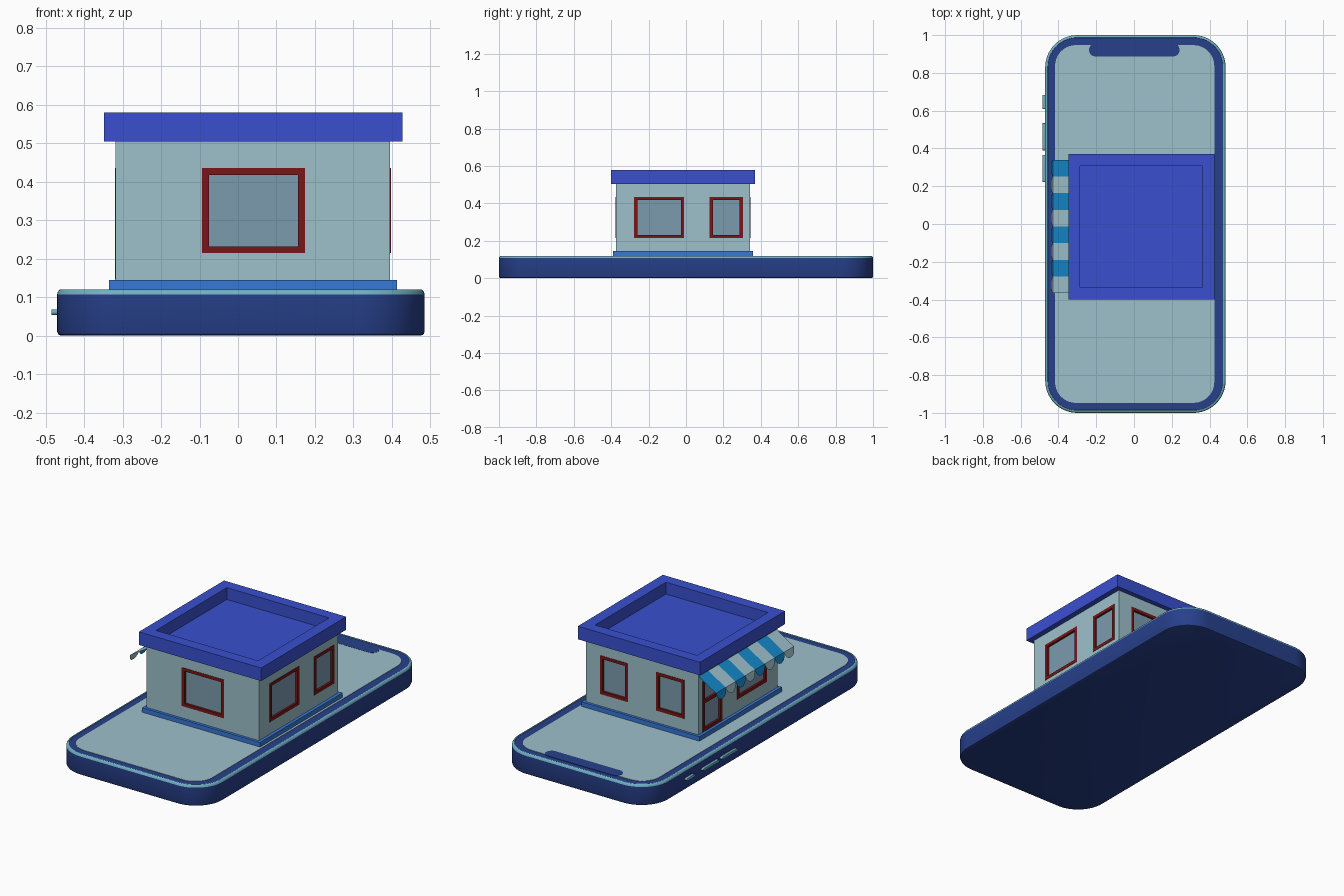
import bpy, bmesh, math

if "Cube" in bpy.data.objects:
    bpy.data.objects.remove(bpy.data.objects["Cube"])


def mat(name, rgb):
    m = bpy.data.materials.new(name)
    m.diffuse_color = (*rgb, 1)
    m.use_nodes = True
    m.node_tree.nodes["Principled BSDF"].inputs["Base Color"].default_value = m.diffuse_color
    return m


NAVY = mat("navy", (.02, .051, .26))
RIM = mat("rim_blue", (.16, .43, .55))
PALE = mat("pale_blue", (.34, .53, .60))
ROOF = mat("roof_blue", (.042, .08, .63))
BASE = mat("base_blue", (.038, .19, .68))
RED = mat("dark_red", (.19, .008, .008))
GLASS = mat("glass", (.20, .33, .43))
STRIPE = mat("stripe_blue", (.007, .24, .58))


def finish(name, bm, m=None, smooth=False, normals=True):
    if normals:
        bmesh.ops.recalc_face_normals(bm, faces=bm.faces[:])
    me = bpy.data.meshes.new(name)
    bm.to_mesh(me)
    bm.free()
    ob = bpy.data.objects.new(name, me)
    bpy.context.collection.objects.link(ob)
    if m:
        me.materials.append(m)
    if smooth:
        bpy.ops.object.select_all(action='DESELECT')
        ob.select_set(True)
        bpy.context.view_layer.objects.active = ob
        bpy.ops.object.shade_smooth_by_angle(angle=math.radians(40))
    return ob


def ring(x0, x1, y0, y1, z, r=0.0, n=0):
    """Rectangle loop with corners of radius r and n segments each."""
    pts = []
    corners = [(x1 - r, y1 - r), (x0 + r, y1 - r), (x0 + r, y0 + r), (x1 - r, y0 + r)]
    for k, (cx, cy) in enumerate(corners):
        for i in range(n + 1):
            a = math.pi / 2 * (k + (i / n if n else 0))
            pts.append((cx + r * math.cos(a), cy + r * math.sin(a), z))
    return pts


def loft(name, rings, m, smooth=False, caps=(True, True)):
    bm = bmesh.new()
    loops = [[bm.verts.new(p) for p in r] for r in rings]
    for a, b in zip(loops, loops[1:]):
        for i in range(len(a)):
            j = (i + 1) % len(a)
            bm.faces.new((a[i], a[j], b[j], b[i]))
    if caps[0]:
        bm.faces.new(loops[0][::-1])
    if caps[1]:
        bm.faces.new(loops[-1])
    return finish(name, bm, m, smooth)


def add_box(bm, lo, hi):
    vs = bmesh.ops.create_cube(bm, size=1)["verts"]
    for v in vs:
        for k in range(3):
            v.co[k] = (lo[k] + hi[k]) / 2 + v.co[k] * abs(hi[k] - lo[k])


# Phone: body shell, rim, bezel, screen, notch
def phone_ring(inset, z):
    return ring(-.47 + inset, .485 - inset, -1 + inset, 1 - inset, z, .17 - inset, 14)


loft("phone_body", [phone_ring(*p) for p in [(.01, 0), (.003, .003), (0, .01), (0, .107)]],
     NAVY, True, (True, False))
loft("phone_rim", [phone_ring(*p) for p in
                   [(0, .107), (.002, .114), (.006, .119), (.010, .12), (.013, .12), (.014, .117)]],
     RIM, True, (False, False))
loft("phone_bezel", [phone_ring(.014, .112), phone_ring(.014, .117)], NAVY)
loft("phone_screen", [ring(-.418, .425, -.947, .947, z, .11, 10) for z in (.115, .119)], PALE)
loft("phone_notch", [ring(-.238, .241, .887, .957, z, .034, 8) for z in (.115, .1198)], NAVY)

# Side buttons: flat capsules
for i, (y0, y1) in enumerate([(.608, .683), (.39, .534), (.222, .365)]):
    pts = ring(y0, y1, .054, .068, 0, .0068, 5)
    loft(f"side_button_{i + 1}", [[(x, p[0], p[1]) for p in pts] for x in (-.46, -.485)], RIM, True)

# Shop shell: plinth, walls, roof tray
loft("plinth", [ring(-.335, .413, -.39, .357, z) for z in (.117, .145)], BASE)
walls = loft("walls", [ring(-.318, .395, -.374, .342, z) for z in (.145, .507)], PALE)
outer = (-.348, .427, -.40, .37)
inner = (-.286, .362, -.335, .307)
loft("roof", [ring(*outer, .505), ring(*outer, .58), ring(*inner, .58), ring(*inner, .512)], ROOF)

# Wall faces: (axis of normal, plane position, outward sign)
FACES = {"front": (1, -.374, -1), "back": (1, .342, 1), "left": (0, -.318, -1), "right": (0, .395, 1)}
cut = bmesh.new()


def face_box(bm, face, u0, u1, z0, z1, d0, d1):
    axis, p, s = FACES[face]
    a, b = sorted((p + s * d0, p + s * d1))
    if axis:
        add_box(bm, (u0, a, z0), (u1, b, z1))
    else:
        add_box(bm, (a, u0, z0), (b, u1, z1))


def opening(name, face, u0, u1, z0=.214, z1=.435, rail=None):
    t, back, out = .018, -.02, .002
    face_box(cut, face, u0, u1, z0, z1, back, .02)
    bm = bmesh.new()
    face_box(bm, face, u0, u1, z0, z0 + t, back, out)
    face_box(bm, face, u0, u1, z1 - t, z1, back, out)
    face_box(bm, face, u0, u0 + t, z0 + t, z1 - t, back, out)
    face_box(bm, face, u1 - t, u1, z0 + t, z1 - t, back, out)
    if rail:
        face_box(bm, face, u0 + t, u1 - t, rail, rail + t, back, out)
    finish(name + "_frame", bm, RED)
    bm = bmesh.new()
    face_box(bm, face, u0 + t, u1 - t, z0 + t, z1 - t, back, -.01)
    finish(name + "_glass", bm, GLASS)


opening("front_window", "front", -.094, .174)
opening("right_wide_window", "right", -.278, -.010)
opening("right_narrow_window", "right", .126, .305)
opening("back_window_a", "back", .127, .306)
opening("back_window_b", "back", -.229, -.050)
opening("left_window", "left", -.278, -.010)
opening("door", "left", .126, .305, .146, .435, .305)

# Recess the openings into the walls
cutter = finish("opening_cutter", cut)
cutter.hide_render = True
cutter.hide_set(True)
cutter.display_type = 'WIRE'
mod = walls.modifiers.new("openings", 'BOOLEAN')
mod.operation = 'DIFFERENCE'
mod.solver = 'EXACT'
mod.object = cutter
bpy.context.view_layer.objects.active = walls
bpy.ops.object.modifier_apply(modifier=mod.name)
bpy.data.objects.remove(cutter)

# Striped awning with scalloped valance
w = (.34 + .366) / 8
for i in range(8):
    y1 = .34 - i * w
    y0 = y1 - w
    bm = bmesh.new()
    a, b = bm.verts.new((-.318, y0, .479)), bm.verts.new((-.318, y1, .479))
    scallop = []
    for k in range(11):
        t = math.pi * k / 10
        h = math.sin(t)
        scallop.append(bm.verts.new((-.428 - .012 * h, (y0 + y1) / 2 + w / 2 * math.cos(t), .412 - .044 * h)))
    bm.faces.new((a, b, scallop[0], scallop[-1]))
    bm.faces.new(scallop[::-1])
    bmesh.ops.recalc_face_normals(bm, faces=bm.faces[:])
    bm.faces.ensure_lookup_table()
    if bm.faces[0].normal.z < 0:
        bmesh.ops.reverse_faces(bm, faces=bm.faces[:])
    finish(f"awning_stripe_{i + 1}", bm, PALE if i % 2 else STRIPE, normals=False)
